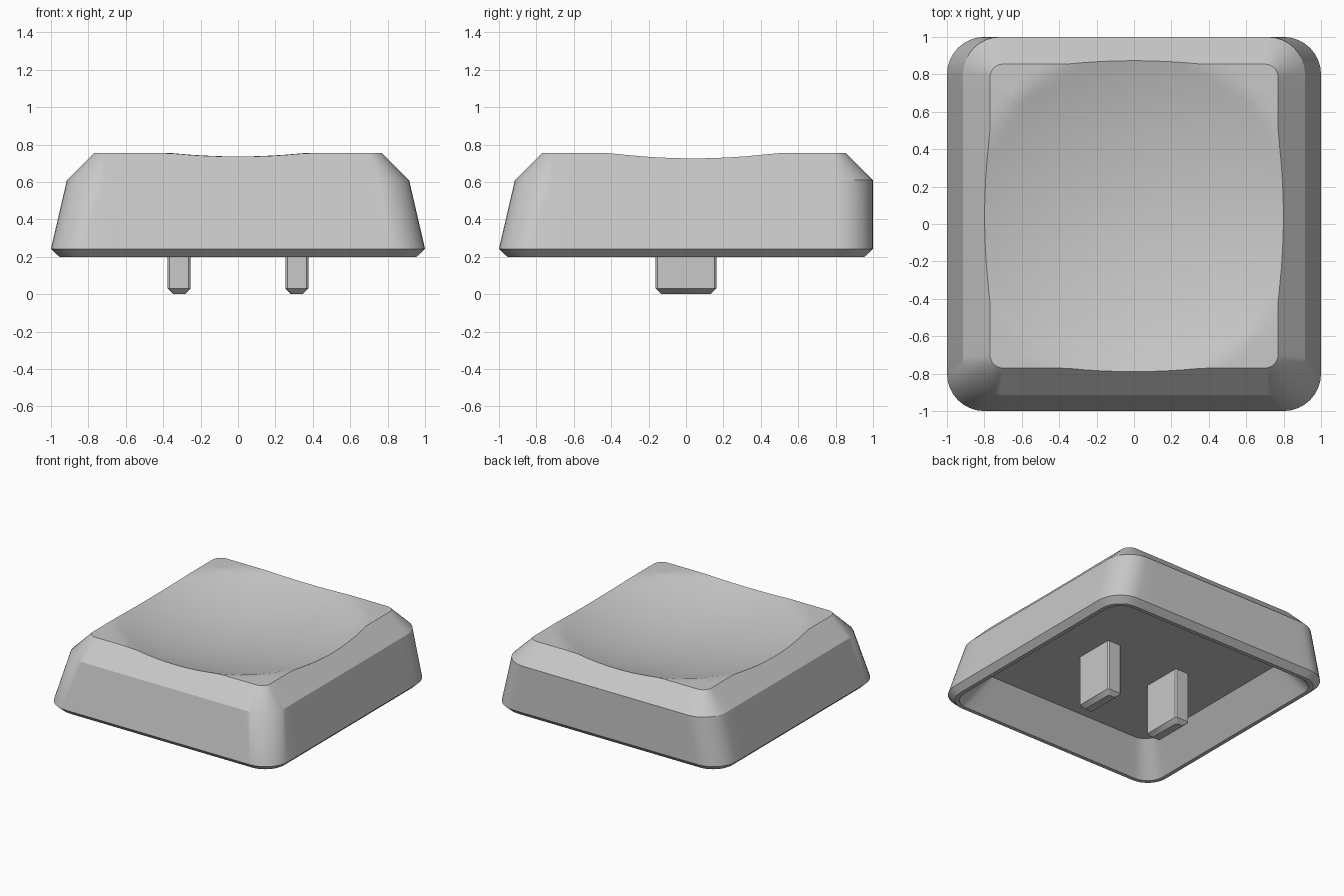
import bpy, bmesh, math
from mathutils import Vector

default = bpy.data.objects.get("Cube")
if default:
    bpy.data.objects.remove(default, do_unlink=True)

grey = bpy.data.materials.new("grey plastic")
grey.use_nodes = True
colour = (0.58, 0.58, 0.58, 1)
grey.diffuse_color = colour
grey.node_tree.nodes["Principled BSDF"].inputs["Base Color"].default_value = colour

TOP = 0.755                      # height of the flat top corners
DISH = Vector((0.0, 0.04))       # centre of the spherical dish
DISH_RIM, DISH_R = 0.89, 2.8     # dish outline radius and sphere radius


def rounded_rect(x0, x1, y0, y1, r, arc=8, straight=16):
    """Points and outward normals of a rounded rectangle, counter-clockwise."""
    corners = [(x1 - r, y1 - r), (x0 + r, y1 - r), (x0 + r, y0 + r), (x1 - r, y0 + r)]
    arcs = []
    for i, c in enumerate(corners):
        pts = []
        for k in range(arc + 1):
            a = math.pi / 2 * (i + k / arc)
            n = Vector((math.cos(a), math.sin(a)))
            pts.append((Vector(c) + n * r, n))
        arcs.append(pts)
    out = []
    for i in range(4):
        out += arcs[i]
        (p, n), (q, _) = arcs[i][-1], arcs[(i + 1) % 4][0]
        out += [(p.lerp(q, k / straight), n) for k in range(1, straight)]
    return out


def level(z, *rect, **detail):
    return [(p.x, p.y, z) for p, _ in rounded_rect(*rect, **detail)]


def dish_height(p):
    rho = (p - DISH).length
    if rho >= DISH_RIM:
        return TOP
    drop = math.sqrt(DISH_R**2 - rho**2) - math.sqrt(DISH_R**2 - DISH_RIM**2)
    return TOP - drop


def loft(name, rings, tip=None):
    """Skin successive rings, closing the start flat and the end flat or to a tip."""
    bm = bmesh.new()
    loops = [[bm.verts.new(c) for c in ring] for ring in rings]
    count = len(loops[0])
    for a, b in zip(loops, loops[1:]):
        for i in range(count):
            j = (i + 1) % count
            bm.faces.new((a[i], a[j], b[j], b[i]))
    bm.faces.new(loops[0][::-1])
    if tip:
        apex = bm.verts.new(tip)
        for i in range(count):
            bm.faces.new((loops[-1][i], loops[-1][(i + 1) % count], apex))
    else:
        bm.faces.new(loops[-1])
    bmesh.ops.recalc_face_normals(bm, faces=bm.faces)
    mesh = bpy.data.meshes.new(name)
    bm.to_mesh(mesh)
    bm.free()
    mesh.materials.append(grey)
    obj = bpy.data.objects.new(name, mesh)
    bpy.context.collection.objects.link(obj)
    bpy.ops.object.select_all(action="DESELECT")
    obj.select_set(True)
    bpy.context.view_layer.objects.active = obj
    bpy.ops.object.shade_smooth_by_angle(angle=math.radians(30))
    return obj


# Shell: tapered hollow underside, bevelled lip, sloped walls and shoulder
rings = [
    level(0.425, -0.77, 0.77, -0.77, 0.77, 0.115),
    level(0.2, -0.925, 0.925, -0.925, 0.925, 0.14),
    level(0.2, -0.955, 0.955, -0.955, 0.955, 0.165),
    level(0.243, -1, 1, -1, 1, 0.2),
    level(0.61, -0.915, 0.915, -0.915, 1, 0.2),
]

# Top edge slides down the shoulder wherever the dish cuts through it
edge = []
for p, n in rounded_rect(-0.77, 0.77, -0.77, 0.855, 0.07):
    q = p
    for _ in range(8):
        q = p + n * (TOP - dish_height(q))
    edge.append(q)

# Dished top surface
STEPS = 28
for s in range(STEPS, 0, -1):
    points = [DISH.lerp(q, s / STEPS) for q in edge]
    rings.append([(p.x, p.y, dish_height(p)) for p in points])
loft("keycap_shell", rings, tip=(DISH.x, DISH.y, dish_height(DISH)))

# Two mounting prongs with chamfered ends
for side, name in ((1, "left_prong"), (-1, "right_prong")):
    cx = side * 0.315
    prong = []
    for z, inset in ((0, 0.03), (0.03, 0), (0.44, 0)):
        w, d = 0.061 - inset, 0.162 - inset
        prong.append(level(z, cx - w, cx + w, -d, d, 0.01, arc=1, straight=1))
    loft(name, prong)
